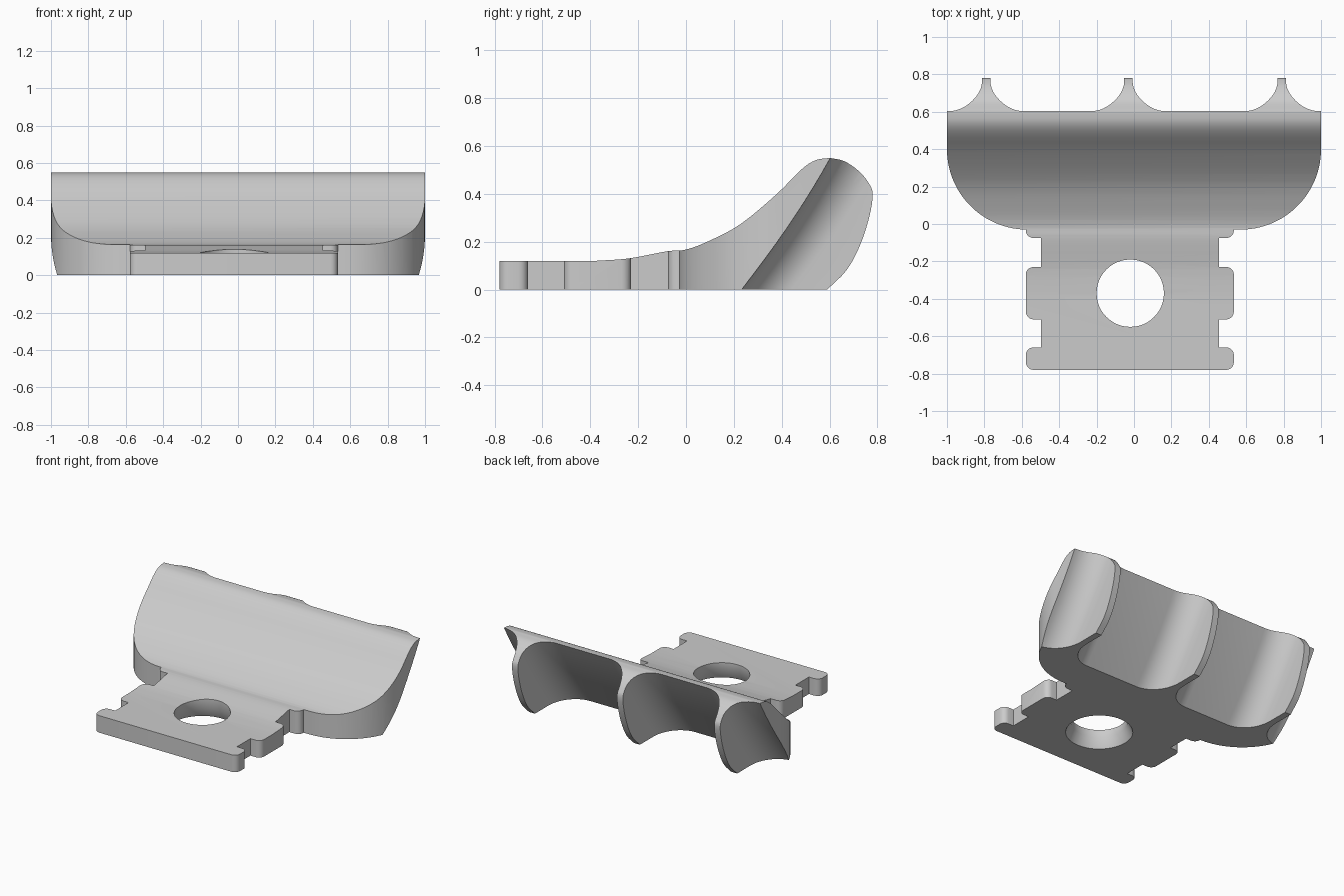
import bpy, bmesh, math
from mathutils import Vector

cube = bpy.data.objects.get("Cube")
if cube:
    bpy.data.objects.remove(cube, do_unlink=True)

grey = bpy.data.materials.new("light_grey")
grey.use_nodes = True
colour = (0.6, 0.6, 0.6, 1)
grey.diffuse_color = colour
grey.node_tree.nodes["Principled BSDF"].inputs["Base Color"].default_value = colour


def loft(name, rings):
    """Closed solid through equal-sized rings of 3D points."""
    bm = bmesh.new()
    loops = [[bm.verts.new(p) for p in ring] for ring in rings]
    n = len(loops[0])
    for a, b in zip(loops, loops[1:]):
        for i in range(n):
            j = (i + 1) % n
            bm.faces.new((a[i], a[j], b[j], b[i]))
    bm.faces.new(loops[0])
    bm.faces.new(loops[-1])
    bmesh.ops.recalc_face_normals(bm, faces=bm.faces)
    mesh = bpy.data.meshes.new(name)
    bm.to_mesh(mesh)
    bm.free()
    obj = bpy.data.objects.new(name, mesh)
    bpy.context.collection.objects.link(obj)
    mesh.materials.append(grey)
    return obj


def spline(pts, steps=4):
    """Smooth curve through the given points."""
    p = [Vector(q) for q in pts]
    p = [2 * p[0] - p[1]] + p + [2 * p[-1] - p[-2]]
    out = []
    for a, b, c, d in zip(p, p[1:], p[2:], p[3:]):
        for k in range(steps):
            t = k / steps
            out.append(0.5 * (2 * b + (c - a) * t + (2 * a - 5 * b + 4 * c - d) * t * t
                              + (3 * b - a - 3 * c + d) * t ** 3))
    return out + [p[-2]]


def arc(cx, cy, rx, ry, a0, a1, n):
    angles = [math.radians(a0 + (a1 - a0) * i / n) for i in range(n + 1)]
    return [(cx + rx * math.cos(a), cy + ry * math.sin(a)) for a in angles]


def boolean(target, cutter, operation):
    mod = target.modifiers.new(cutter.name, "BOOLEAN")
    mod.operation, mod.solver, mod.object = operation, "EXACT", cutter
    cutter.hide_render = True
    bpy.ops.object.select_all(action="DESELECT")
    bpy.context.view_layer.objects.active = target
    target.select_set(True)
    bpy.ops.object.modifier_apply(modifier=mod.name)
    bpy.data.objects.remove(cutter, do_unlink=True)


# Side profile: flat plate sweeping up into the backrest
front = spline([(-0.38, 0.12), (-0.24, 0.13), (-0.08, 0.16), (0, 0.167), (0.1, 0.205),
                (0.23, 0.275), (0.38, 0.40), (0.48, 0.50), (0.54, 0.54), (0.6, 0.55)])
back = spline([(0.6, 0.55), (0.66, 0.537), (0.72, 0.497), (0.76, 0.45), (0.78, 0.4),
               (0.765, 0.3), (0.725, 0.18), (0.67, 0.08), (0.59, 0)])
profile = [(-0.9, 0), (-0.9, 0.12)] + [tuple(v) for v in front + back[1:]]
body = loft("notched_plate_with_ribbed_back", [[(x, y, z) for y, z in profile] for x in (-1.2, 1.2)])


# Plan outline: notched plate joined to a round-cornered back
def half_outline(side):
    wide, neck, r, centre = 0.556, 0.476, 0.04, -0.022
    pts = []
    for y0, y1 in ((-0.78, -0.66), (-0.51, -0.23), (-0.075, None)):
        if y0 > -0.7:
            pts.append((neck, y0))
        pts += arc(wide - r, y0 + r, r, r, -90, 0, 5)
        if y1 is not None:
            pts += arc(wide - r, y1 - r, r, r, 0, 90, 5) + [(neck, y1)]
    pts.append((wide, -0.03))
    plate = [(centre + side * x, y) for x, y in pts]
    corner = arc(0.57, 0.4, 0.43, 0.43, -87, 0, 24) + [(1.0, 0.9)]
    return plate + [(side * x, y) for x, y in corner]


outline = half_outline(1) + half_outline(-1)[::-1]
plan = loft("plan_cutter", [[(x, y, z) for x, y in outline] for z in (-0.1, 0.7)])
boolean(body, plan, "INTERSECT")


# Slanted scoops behind the back, leaving three thin ribs
def scoop(name, x0, x1):
    rx, ry, far = 0.18, 0.21, 1.0
    section = [(x0, far)]
    if x0 > -1:
        section += arc(x0 + rx, ry, rx, ry, 180, 270, 12)
    else:
        section.append((x0, 0))
    if x1 < 1:
        section += arc(x1 - rx, ry, rx, ry, -90, 0, 12)
    else:
        section.append((x1, 0))
    section.append((x1, far))
    rings = []
    for i in range(13):
        z = -0.05 + 0.06 * i
        base = 0.23 + 0.805 * z - 0.23 * z * z
        rings.append([(x, base + y, z) for x, y in section])
    boolean(body, loft(name, rings), "DIFFERENCE")


ribs, t = (-0.79, -0.03, 0.79), 0.023
edges = [-1.2] + [x + s * t for x in ribs for s in (-1, 1)] + [1.2]
for i in range(0, len(edges), 2):
    scoop("scoop_cutter", edges[i], edges[i + 1])

# Round hole, flared towards the underside
levels = ((-0.03, 0.23), (0.07, 0.18), (0.3, 0.18))
hole = loft("hole_cutter", [[(x, y, z) for x, y in arc(-0.02, -0.37, r, r, 0, 352.5, 47)]
                            for z, r in levels])
boolean(body, hole, "DIFFERENCE")

body.select_set(True)
bpy.context.view_layer.objects.active = body
bpy.ops.object.shade_smooth_by_angle(angle=math.radians(30))
